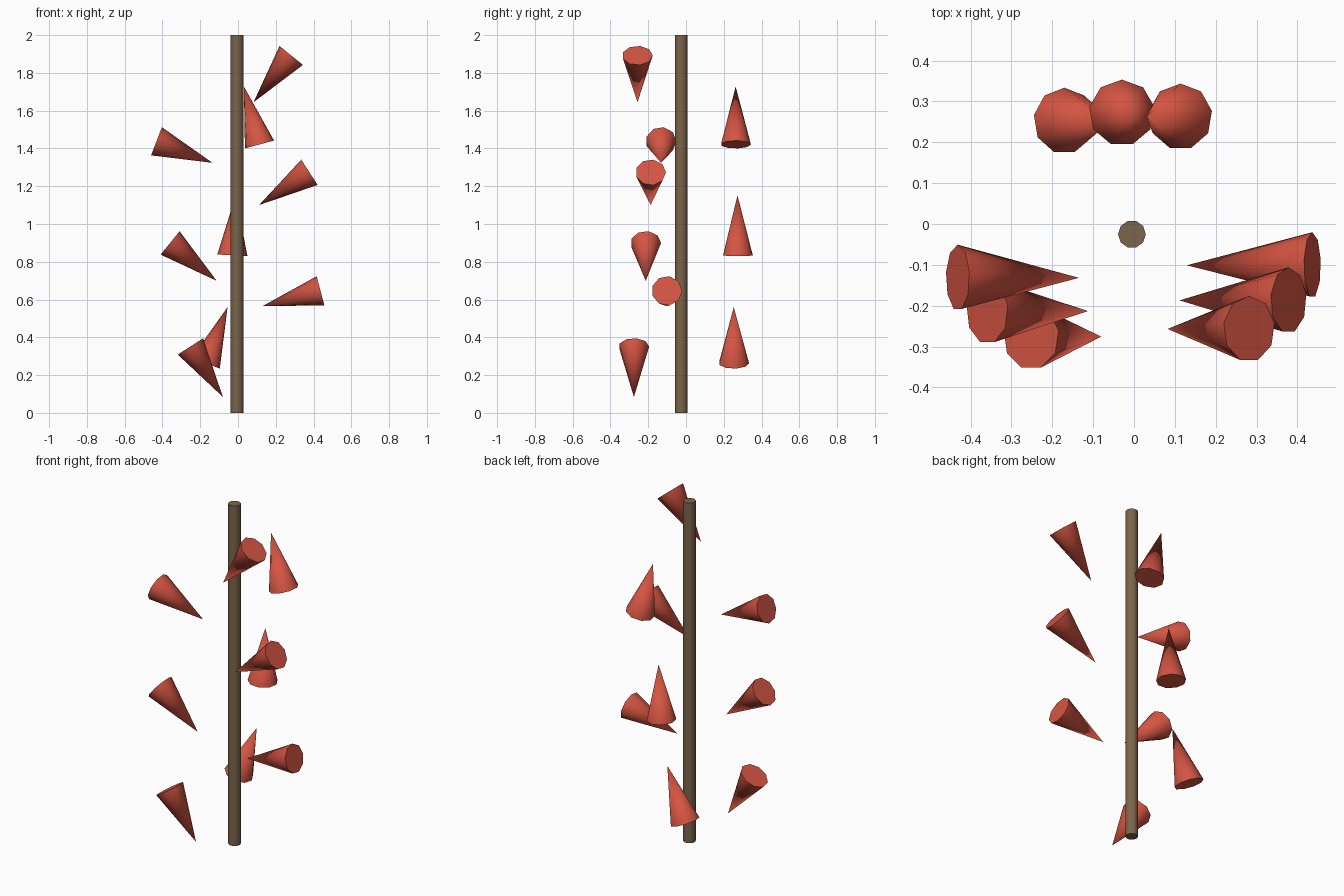
import bpy, math

if "Cube" in bpy.data.objects:
    bpy.data.objects.remove(bpy.data.objects["Cube"])

PX, PY = -0.005, -0.025      # pole axis
STEP = -2.2                  # turn between neighbouring spikes (radians)


def finish(name, mat):
    ob = bpy.context.object
    ob.name = name
    ob.data.materials.append(mat)
    bpy.ops.object.shade_smooth_by_angle(angle=math.radians(50))
    return ob


def colour(name, rgb):
    m = bpy.data.materials.new(name)
    m.diffuse_color = (*rgb, 1)
    m.use_nodes = True
    m.node_tree.nodes["Principled BSDF"].inputs["Base Color"].default_value = m.diffuse_color
    return m


brown = colour("pole_brown", (0.20, 0.13, 0.07))
red = colour("spike_red", (0.66, 0.09, 0.055))

# central pole
bpy.ops.mesh.primitive_cylinder_add(vertices=10, radius=0.034, depth=2,
                                    location=(PX, PY, 1),
                                    rotation=(0, 0, math.radians(18)))
finish("pole", brown)

# nine spikes spiralling up around the pole, each tumbling about y
for i in range(9):
    around = math.radians(237.3) + STEP * i
    tilt = around - math.pi / 2
    bpy.ops.mesh.primitive_cone_add(
        vertices=9, radius1=0.081, radius2=0, depth=0.318,
        location=(PX + 0.298 * math.cos(around),
                  PY + 0.298 * math.sin(around),
                  0.218 + 0.1938 * i),
        rotation=(0, tilt, 0))
    finish(f"spike_{i + 1}", red)
